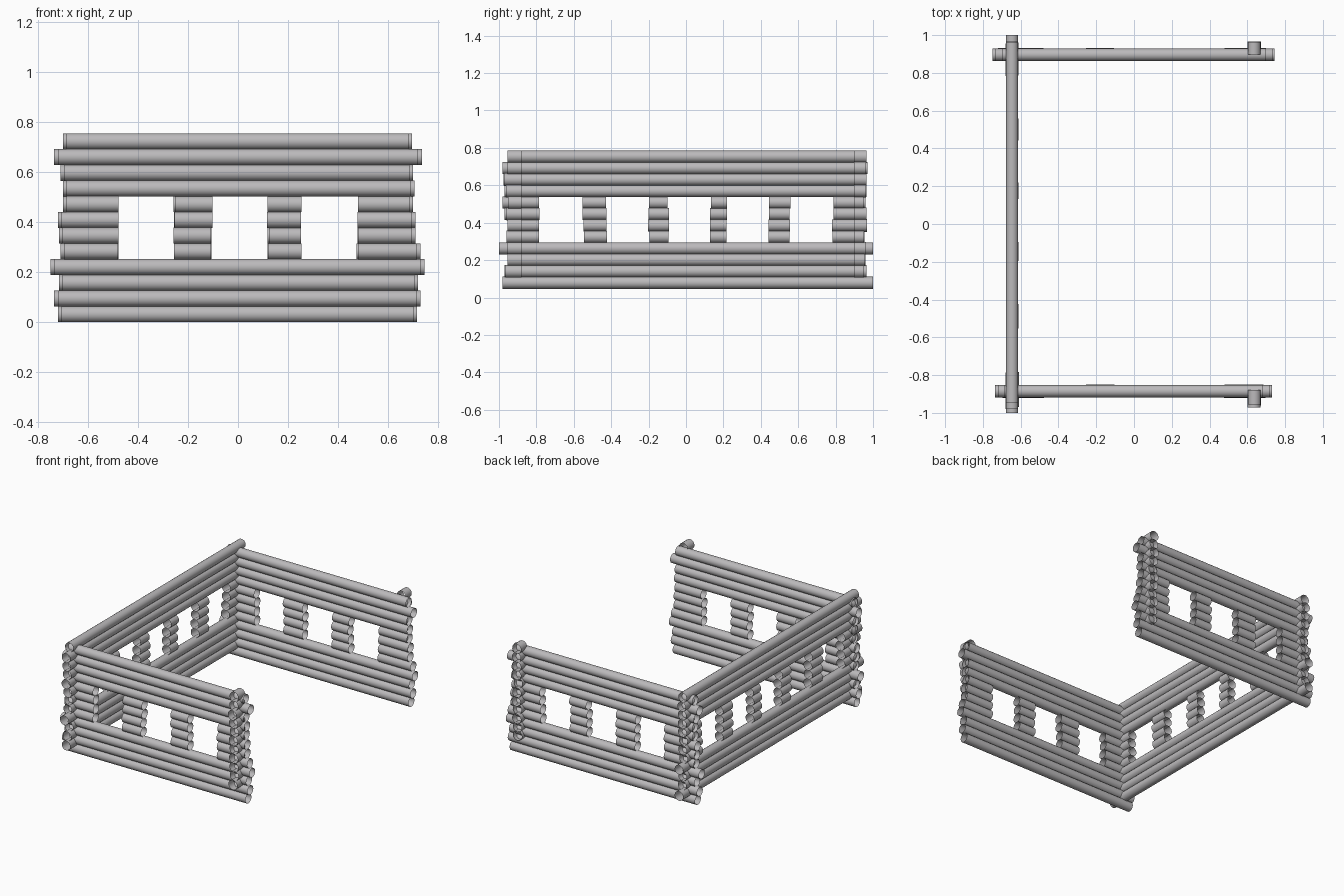
import bpy, bmesh, math, random
from mathutils import Matrix, Vector

if "Cube" in bpy.data.objects:
    bpy.data.objects.remove(bpy.data.objects["Cube"])

random.seed(4)
R = 0.0325
SIDES = 18

grey = bpy.data.materials.new("weathered_grey")
grey.diffuse_color = (0.5, 0.49, 0.5, 1)
grey.use_nodes = True
grey.node_tree.nodes["Principled BSDF"].inputs["Base Color"].default_value = grey.diffuse_color


def log(name, axis, a, b, across, z, r=R):
    """Open-ended round log running along axis from a to b."""
    bm = bmesh.new()
    bmesh.ops.create_cone(bm, cap_ends=False, segments=SIDES,
                          radius1=r, radius2=r, depth=b - a)
    mid = (a + b) / 2
    if axis == "x":
        rot = Matrix.Rotation(math.pi / 2, 4, "Y")
        loc = Vector((mid, across, z))
    else:
        rot = Matrix.Rotation(-math.pi / 2, 4, "X")
        loc = Vector((across, mid, z))
    bm.transform(Matrix.Translation(loc) @ rot)
    for f in bm.faces:
        f.smooth = True
    me = bpy.data.meshes.new(name)
    bm.to_mesh(me)
    bm.free()
    me.materials.append(grey)
    ob = bpy.data.objects.new(name, me)
    bpy.context.collection.objects.link(ob)
    return ob


def jit(s=0.004):
    return random.uniform(-s, s)


def wall(name, axis, across, z0, step, ends, jambs, posts, scale=1.0):
    """Twelve courses: full logs below and above, short logs in the window band."""
    for i, (lo, hi) in enumerate(ends):
        z = z0 + i * step
        lo, hi = lo * scale, hi * scale
        if 4 <= i <= 7:
            log(name + "_jamb_log", axis, lo, jambs[0] + jit(), across + jit(), z)
            for a, b in posts:
                log(name + "_post_log", axis, a + jit(), b + jit(), across + jit(0.002), z)
            log(name + "_jamb_log", axis, jambs[1] + jit(), hi, across + jit(), z)
        else:
            log(name + "_log", axis, lo, hi, across, z)


# Front and back walls with three windows each
end_ends = [(-.72, .715), (-.735, .73), (-.715, .72), (-.75, .745),
            (-.71, .73), (-.715, .71), (-.72, .71), (-.70, .70),
            (-.70, .705), (-.71, .70), (-.735, .735), (-.70, .695)]
end_posts = [(-.255, -.105), (.12, .25)]
wall("front_wall", "x", -0.885, R, 0.0628, end_ends, (-.477, .477), end_posts, 0.98)
wall("back_wall", "x", 0.896, R, 0.0628, end_ends, (-.477, .477), end_posts)

# Long left wall with five windows
side_ends = [(-.98, 1.0), (-.97, .965), (-.95, .96), (-1.0, 1.0),
             (-.96, .955), (-.95, .96), (-.97, .95), (-.98, .96),
             (-.97, .965), (-.975, .965), (-.98, .97), (-.945, .96)]
side_posts = [(-.55, -.425), (-.2, -.095), (.13, .22), (.445, .555)]
SIDE_Z, SIDE_STEP = 0.079, 0.0613
wall("left_wall", "y", -0.645, SIDE_Z, SIDE_STEP, side_ends, (-.782, .785), side_posts)

# Projecting corner stubs at the open side
for i in range(1, 12):
    z = SIDE_Z + i * SIDE_STEP
    log("front_corner_stub", "y", -0.965 + jit(0.013), -0.88, 0.637 + jit(0.002), z, 0.034)
    log("back_corner_stub", "y", 0.898, 0.957 + jit(0.01), 0.637 + jit(0.002), z, 0.034)
